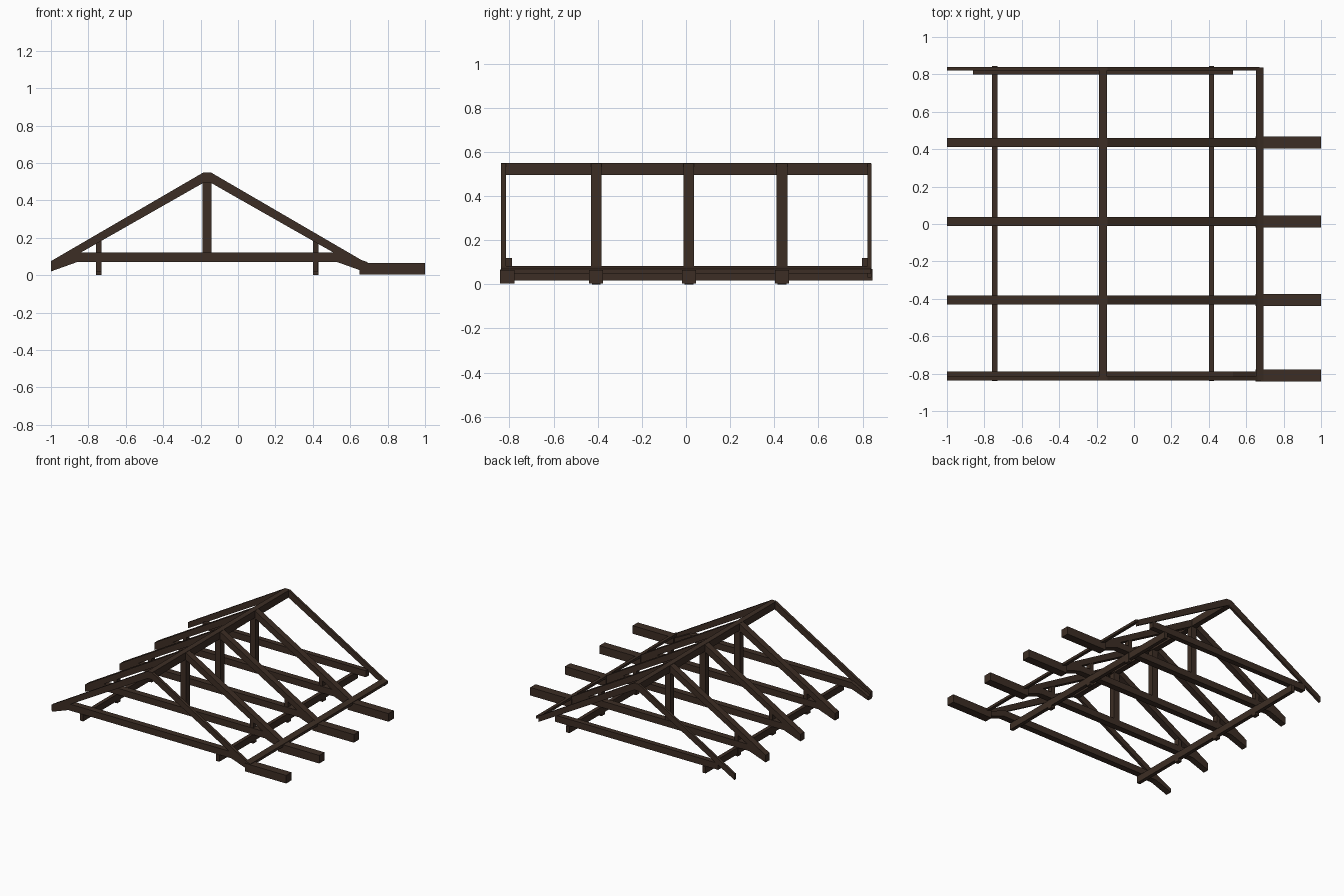
import bpy, bmesh

if "Cube" in bpy.data.objects:
    bpy.data.objects.remove(bpy.data.objects["Cube"])

CX = -0.165                       # centre line of the trusses
W = 0.048                         # timber width
INNER = (-0.407, 0.013, 0.435)    # full trusses
FRONT, BACK = -0.813, 0.829

wood = bpy.data.materials.new("dark brown wood")
wood.diffuse_color = (0.046, 0.027, 0.018, 1)
wood.use_nodes = True
wood.node_tree.nodes["Principled BSDF"].inputs["Base Color"].default_value = wood.diffuse_color


def prism(name, profile, y0, y1):
    """Extrude an x-z profile between two y positions."""
    bm = bmesh.new()
    a = [bm.verts.new((x, y0, z)) for x, z in profile]
    b = [bm.verts.new((x, y1, z)) for x, z in profile]
    n = len(a)
    bm.faces.new(a)
    bm.faces.new(b[::-1])
    for i in range(n):
        bm.faces.new((a[i], b[i], b[(i + 1) % n], a[(i + 1) % n]))
    bmesh.ops.recalc_face_normals(bm, faces=bm.faces)
    me = bpy.data.meshes.new(name)
    bm.to_mesh(me)
    bm.free()
    me.materials.append(wood)
    ob = bpy.data.objects.new(name, me)
    bpy.context.collection.objects.link(ob)
    return ob


def box(name, x0, x1, y0, y1, z0, z1):
    return prism(name, [(x0, z0), (x1, z0), (x1, z1), (x0, z1)], y0, y1)


def pair(name, profile, y0, y1):
    """Build a part on both slopes; profile x is measured from the centre line."""
    for side, s in (("left", -1), ("right", 1)):
        prism(f"{name}_{side}", [(CX + s * x, z) for x, z in profile], y0, y1)


RAFTER = [(0, 0.548), (0.022, 0.548), (0.835, 0.075), (0.835, 0.03), (0, 0.505)]
TAIL = [(0.835, 0.05), (0.835, 0.02), (0.695, 0.07), (0.695, 0.12)]
POST = [(0.565, 0.0), (0.595, 0.0), (0.595, 0.19), (0.565, 0.205)]

# Full trusses: rafters, eave tails, tie beam, king post and side posts
for y in INNER:
    a, b = y - W / 2, y + W / 2
    pair("rafter", RAFTER, a, b)
    pair("eave_tail", TAIL, a, b)
    pair("side_post", POST, a + 0.004, b - 0.004)
    box("tie_beam", -0.86, 0.53, a, b, 0.07, 0.12)
    box("king_post", CX - 0.024, CX + 0.024, a + 0.002, b - 0.002, 0.1, 0.52)

# Front gable: thin rafters on a full width tie
pair("front_gable_rafter", RAFTER, -0.838, -0.816)
pair("front_eave_tail", TAIL, FRONT - W / 2, FRONT + W / 2)
box("front_tie_beam", -0.86, 0.53, FRONT - W / 2, FRONT + W / 2, 0.07, 0.12)

# Back gable: thin rafters with the tie just inside
pair("back_gable_rafter", RAFTER, 0.822, 0.84)
box("back_tie_beam", -0.86, 0.53, 0.798, 0.838, 0.07, 0.12)

# Long timbers: ridge, wall plates and eave board
box("ridge_beam", CX - 0.021, CX + 0.021, -0.838, 0.838, 0.495, 0.55)
pair("wall_plate", [(0.566, 0.018), (0.594, 0.018), (0.594, 0.07), (0.566, 0.07)], -0.84, 0.845)
prism("eave_board", [(0.652, 0.083), (0.692, 0.07), (0.692, 0.05), (0.652, 0.065)], -0.838, 0.838)

# Outrigger joists on the right
for y in (-0.81,) + INNER:
    box("outrigger_joist", 0.65, 1.0, y - 0.032, y + 0.032, 0.004, 0.066)
